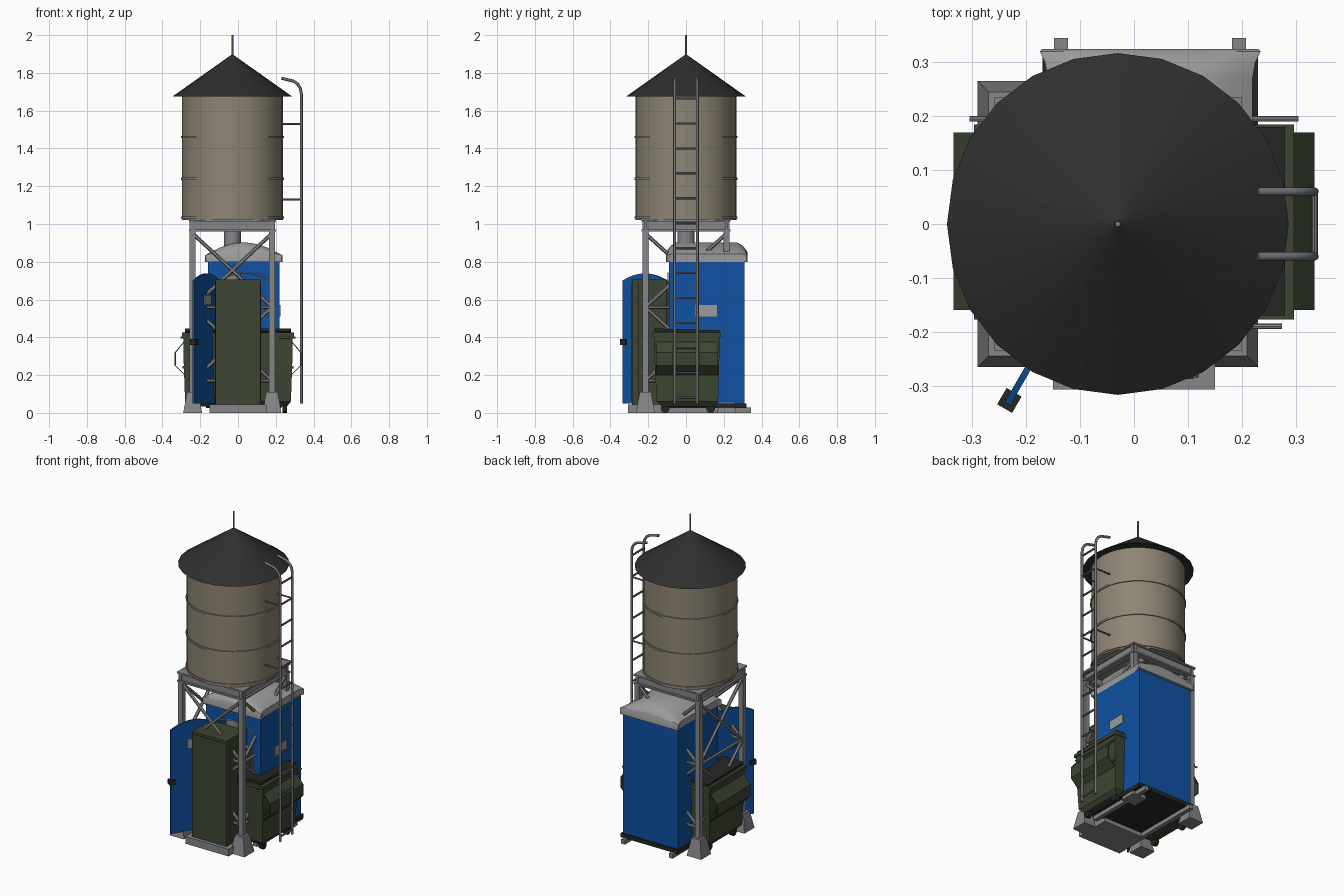
import bpy, bmesh, math
from mathutils import Vector, Matrix

cube = bpy.data.objects.get("Cube")
if cube:
    bpy.data.objects.remove(cube, do_unlink=True)


def material(name, rgb):
    m = bpy.data.materials.new(name)
    m.use_nodes = True
    m.diffuse_color = (*rgb, 1)
    m.node_tree.nodes["Principled BSDF"].inputs["Base Color"].default_value = (*rgb, 1)
    return m


TAN = material("tan tank", (0.27, 0.235, 0.175))
BLACK = material("black roof", (0.028, 0.028, 0.028))
BLUE = material("blue plastic", (0.005, 0.085, 0.36))
PALE = material("pale grey plastic", (0.33, 0.33, 0.33))
STEEL = material("grey steel", (0.24, 0.24, 0.25))
LADDER = material("ladder steel", (0.17, 0.17, 0.18))
GREEN = material("dark green paint", (0.045, 0.06, 0.032))
DARK = material("dark rubber", (0.018, 0.02, 0.018))


def finish(name, bm, mat, smooth=False):
    bmesh.ops.recalc_face_normals(bm, faces=bm.faces)
    me = bpy.data.meshes.new(name)
    bm.to_mesh(me)
    bm.free()
    me.materials.append(mat)
    ob = bpy.data.objects.new(name, me)
    bpy.context.collection.objects.link(ob)
    if smooth:
        bpy.ops.object.select_all(action='DESELECT')
        ob.select_set(True)
        bpy.context.view_layer.objects.active = ob
        bpy.ops.object.shade_smooth_by_angle(angle=math.radians(35))
    return ob


def box(name, x, y, z, mat, taper=1.0):
    """Box from (min, max) pairs; taper scales the top."""
    bm = bmesh.new()
    bmesh.ops.create_cube(bm, size=1)
    for v in bm.verts:
        if v.co.z > 0:
            v.co.x *= taper
            v.co.y *= taper
        for i, (a, b) in enumerate((x, y, z)):
            v.co[i] = (a + b) / 2 + v.co[i] * (b - a)
    return finish(name, bm, mat)


def rod(name, a, b, r, mat, sides=8, r2=None):
    a, b = Vector(a), Vector(b)
    bm = bmesh.new()
    bmesh.ops.create_cone(bm, cap_ends=True, segments=sides, radius1=r,
                          radius2=r if r2 is None else r2, depth=(b - a).length)
    turn = (b - a).to_track_quat('Z', 'Y').to_matrix().to_4x4()
    bm.transform(Matrix.Translation((a + b) / 2) @ turn)
    return finish(name, bm, mat, sides > 6)


def loft(name, sections, mat, smooth=False):
    """Skin a list of point loops that share one point count."""
    bm = bmesh.new()
    rings = [[bm.verts.new(p) for p in s] for s in sections]
    for r, s in zip(rings, rings[1:]):
        for i in range(len(r)):
            j = (i + 1) % len(r)
            bm.faces.new((r[i], r[j], s[j], s[i]))
    bm.faces.new(rings[0])
    bm.faces.new(rings[-1])
    return finish(name, bm, mat, smooth)


def arch(x0, x1, y, bottom, side, top, n=12):
    """Upright outline in the xz plane with a curved top."""
    pts = [(x0, y, bottom)]
    for i in range(n + 1):
        t = i / n
        pts.append((x0 + (x1 - x0) * t, y, side + (top - side) * (1 - (2 * t - 1) ** 2)))
    return pts + [(x1, y, bottom)]


def cut(target, cutter):
    mod = target.modifiers.new("opening", 'BOOLEAN')
    mod.operation, mod.object, mod.solver = 'DIFFERENCE', cutter, 'EXACT'
    bpy.ops.object.select_all(action='DESELECT')
    target.select_set(True)
    bpy.context.view_layer.objects.active = target
    bpy.ops.object.modifier_apply(modifier=mod.name)
    bpy.data.objects.remove(cutter, do_unlink=True)


CX = -0.03  # tower axis

# Water tank, hoops, roof and spire
rod("tank", (CX, 0, 1.02), (CX, 0, 1.69), 0.267, TAN, 32)
for z in (1.035, 1.24, 1.46):
    rod("tank_hoop", (CX, 0, z - 0.006), (CX, 0, z + 0.006), 0.273, TAN, 32)
rod("tank_roof", (CX, 0, 1.675), (CX, 0, 1.895), 0.317, BLACK, 24, 0.006)
rod("spire", (CX, 0, 1.88), (CX, 0, 2.0), 0.005, STEEL)
rod("riser_pipe", (CX, 0, 0.6), (CX, 0, 1.03), 0.045, STEEL, 16)

# Tower legs and footings
LX, LY = 0.21, 0.215
for sx in (-1, 1):
    for sy in (-1, 1):
        x, y = CX + sx * LX, sy * LY
        box("tower_leg", (x - .016, x + .016), (y - .016, y + .016), (0.08, 0.97), STEEL)
        box("footing", (x - .05, x + .05), (y - .05, y + .05), (0, 0.11), STEEL, 0.6)

# Platform beams with flanges
for s in (-1, 1):
    y, x = s * LY, CX + s * LX
    box("beam_web", (CX - .226, CX + .226), (y - .008, y + .008), (0.96, 1.02), STEEL)
    box("beam_web", (x - .008, x + .008), (-.23, .23), (0.96, 1.02), STEEL)
    for z in (0.96, 1.012):
        box("beam_flange", (CX - .23, CX + .23), (y - .02, y + .02), (z, z + .01), STEEL)
        box("beam_flange", (x - .02, x + .02), (-.235, .235), (z, z + .01), STEEL)
    box("joist", (CX + s * .08 - .012, CX + s * .08 + .012), (-LY, LY), (0.98, 1.018), STEEL)

# Cross bracing on every side
for low, high in ((0.17, 0.56), (0.56, 0.95)):
    for s in (-1, 1):
        for d in (-1, 1):
            rod("brace", (CX - d * LX, s * LY, low), (CX + d * LX, s * LY, high), 0.01, STEEL, 6)
            rod("brace", (CX + s * LX, -d * LY, low), (CX + s * LX, d * LY, high), 0.01, STEEL, 6)
    for s in (-1, 1):
        rod("tie_bar", (CX - LX, s * LY, low), (CX + LX, s * LY, low), 0.009, STEEL, 6)
        rod("tie_bar", (CX + s * LX, -LY, low), (CX + s * LX, LY, low), 0.009, STEEL, 6)

# Ladder with bent rails, rungs and tank stand-offs
for y in (-0.06, 0.06):
    cu = bpy.data.curves.new("ladder_rail", 'CURVE')
    cu.dimensions, cu.bevel_depth, cu.bevel_resolution = '3D', 0.008, 2
    cu.use_fill_caps = True
    path = [(0.335, 0.05), (0.335, 1.69)]
    path += [(0.275 + 0.06 * math.cos(a), 1.69 + 0.07 * math.sin(a)) for a in (0.4, 0.8, 1.2)]
    path += [(0.23, 1.772)]
    sp = cu.splines.new('POLY')
    sp.points.add(len(path) - 1)
    for p, (x, z) in zip(sp.points, path):
        p.co = (x, y, z, 1)
    cu.materials.append(LADDER)
    bpy.context.collection.objects.link(bpy.data.objects.new("ladder_rail", cu))
    for z in (1.13, 1.53):
        rod("ladder_standoff", (0.22, y, z), (0.335, y, z), 0.005, LADDER)
for i in range(13):
    z = 0.08 + i * 0.132
    rod("ladder_rung", (0.335, -0.06, z), (0.335, 0.06, z), 0.006, LADDER)

# Portable cabin: hollow arched body, roof and base
body = loft("cabin_body", [arch(-.16, .22, y, .05, .80, .842) for y in (-.09, .31)], BLUE)
cut(body, box("room_cutter", (-.145, .205), (-.075, .295), (.065, .785), BLUE))
cut(body, loft("door_cutter", [arch(-.1, .17, y, .065, .70, .74) for y in (-.15, -.04)], BLUE))
loft("cabin_roof", [arch(x0, x1, y, .80, side, top) for x0, x1, y, side, top in (
    (-.17, .23, -.105, .825, .85), (-.175, .235, -.1, .835, .86), (-.165, .225, -.08, .84, .885),
    (-.16, .22, -.05, .84, .902), (-.16, .22, .27, .84, .902), (-.165, .225, .30, .84, .885),
    (-.175, .235, .32, .835, .86), (-.17, .23, .325, .825, .85))], PALE, True)
box("cabin_base", (-.17, .23), (-.1, .32), (.025, .05), DARK)
for x in (-.135, .195):
    box("cabin_skid", (x - .013, x + .013), (-.11, .345), (0, .028), STEEL)
for x in (-.161, .221):
    box("side_vent", (x - .004, x + .004), (.05, .165), (.51, .57), PALE)

# Door frame arch
for p, q in zip(arch(-.1, .17, -.095, .06, .70, .74), arch(-.1, .17, -.095, .06, .70, .74)[1:]):
    rod("door_trim", p, q, 0.004, PALE, 6)

# Open door swung around its hinge
swing = Matrix.Translation((-.1, -.1, 0)) @ Matrix.Rotation(math.radians(-120), 4, 'Z')
for part in (
        loft("open_door", [arch(0, .27, y, .05, .70, .738) for y in (-.006, .006)], BLUE),
        box("door_plate", (.10, .17), (.005, .012), (.57, .625), PALE),
        box("door_handle", (.245, .28), (-.016, .016), (.36, .39), DARK)):
    part.data.transform(swing)

# Tall locker on its slab
box("locker", (-.12, .12), (-.285, -.1), (.045, .705), GREEN)
box("locker_door", (-.11, .11), (-.288, -.28), (.06, .69), GREEN)
box("locker_seam", (-.1205, .1205), (-.253, -.248), (.06, .69), DARK)
box("locker_slab", (-.15, .15), (-.307, -.08), (0, .045), STEEL)

# Waste bin spanning the tower
loft("bin_body", [[(x, y, z) for x, y in ((-w, a), (w, a), (w, b), (-w, b))] for w, a, b, z in (
    (.26, -.13, .15, .035), (.28, -.155, .17, .06), (.287, -.165, .175, .25), (.29, -.17, .18, .425))], GREEN)
box("bin_rim", (-.297, .297), (-.177, .185), (.405, .425), GREEN)
lid = box("bin_lid", (-.28, .28), (-.17, .18), (.42, .437), DARK)
for v in lid.data.vertices:
    if v.co.y < 0:
        v.co.z += 0.01
rod("bin_hinge_rod", (-.305, .195, .40), (.305, .195, .40), .005, STEEL)
rod("bin_latch", (.22, -.19, .40), (.275, -.19, .40), .005, STEEL)
for s in (-1, 1):
    # Open fork sleeve: three thin walls folded around a gap
    fold = [(.285, .38), (.335, .32), (.335, .25), (.285, .20)]
    for (xa, za), (xb, zb) in zip(fold, fold[1:]):
        loft("fork_sleeve", [[(s * xa, y, za), (s * xb, y, zb), (s * (xb - .006), y, zb),
                              (s * (xa - .006), y, za)] for y in (-.16, .17)], GREEN)
    box("bin_rib", sorted((s * .28, s * .293)), (-.165, .175), (.235, .247), GREEN)
    for y in (-.11, .13):
        rod("bin_wheel", (s * .235, y, .024), (s * .26, y, .024), .024, DARK, 12)
